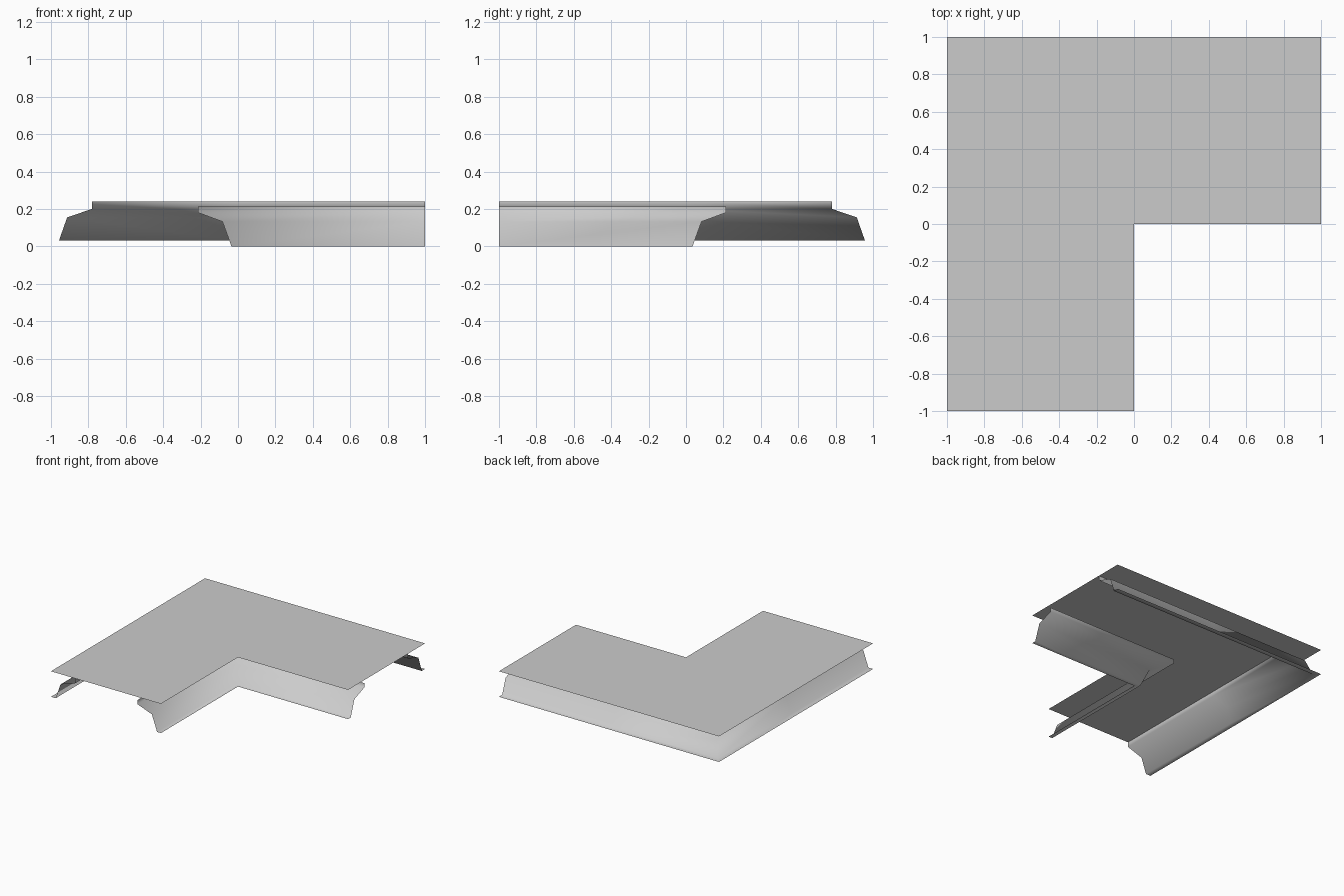
import bpy
import bmesh

cube = bpy.data.objects.get("Cube")
if cube:
    bpy.data.objects.remove(cube, do_unlink=True)

# One plain grey for the whole piece
grey = bpy.data.materials.new("plain grey")
grey.use_nodes = True
colour = (0.6, 0.6, 0.6, 1)
grey.diffuse_color = colour
grey.node_tree.nodes["Principled BSDF"].inputs["Base Color"].default_value = colour

TOP = 0.24


def add_object(name, bm, smooth=False):
    mesh = bpy.data.meshes.new(name)
    for face in bm.faces:
        face.smooth = smooth
    bm.to_mesh(mesh)
    bm.free()
    mesh.materials.append(grey)
    obj = bpy.data.objects.new(name, mesh)
    bpy.context.collection.objects.link(obj)
    return obj


def corner_strip(name, profile, middle, outward):
    """Sweep (reach, height) profile points round a mitred right-angle corner.
    The corner of each row lies at (-reach, reach)."""
    bm = bmesh.new()
    rows = []
    for reach, z in profile:
        path = [(1, reach), (-reach, reach), (-reach, -1)]
        if middle:
            path.insert(1, (0, reach))
            path.insert(3, (-reach, 0))
        rows.append([bm.verts.new((x, y, z)) for x, y in path])
    for upper, lower in zip(rows, rows[1:]):
        for i in range(len(upper) - 1):
            quad = [upper[i], upper[i + 1], lower[i + 1], lower[i]]
            bm.faces.new(quad[::-1] if outward else quad)
    return add_object(name, bm, smooth=True)


# Flat L-shaped top sheet
bm = bmesh.new()
outline = [(-1, -1), (0, -1), (0, 0), (1, 0), (1, 1), (-1, 1)]
bm.faces.new([bm.verts.new((x, y, TOP)) for x, y in outline])
add_object("top_sheet", bm)

# Outer trim: web, slope, skirt and bottom lip
corner_strip("outer_trim",
             [(0.78, TOP), (0.78, 0.2), (0.913, 0.155), (0.957, 0.03), (1, 0.03)],
             middle=True, outward=True)

# Inner trim: same section, set slightly lower
corner_strip("inner_trim",
             [(0.213, 0.214), (0.213, 0.18), (0.083, 0.132), (0.035, 0), (0, 0)],
             middle=False, outward=False)
